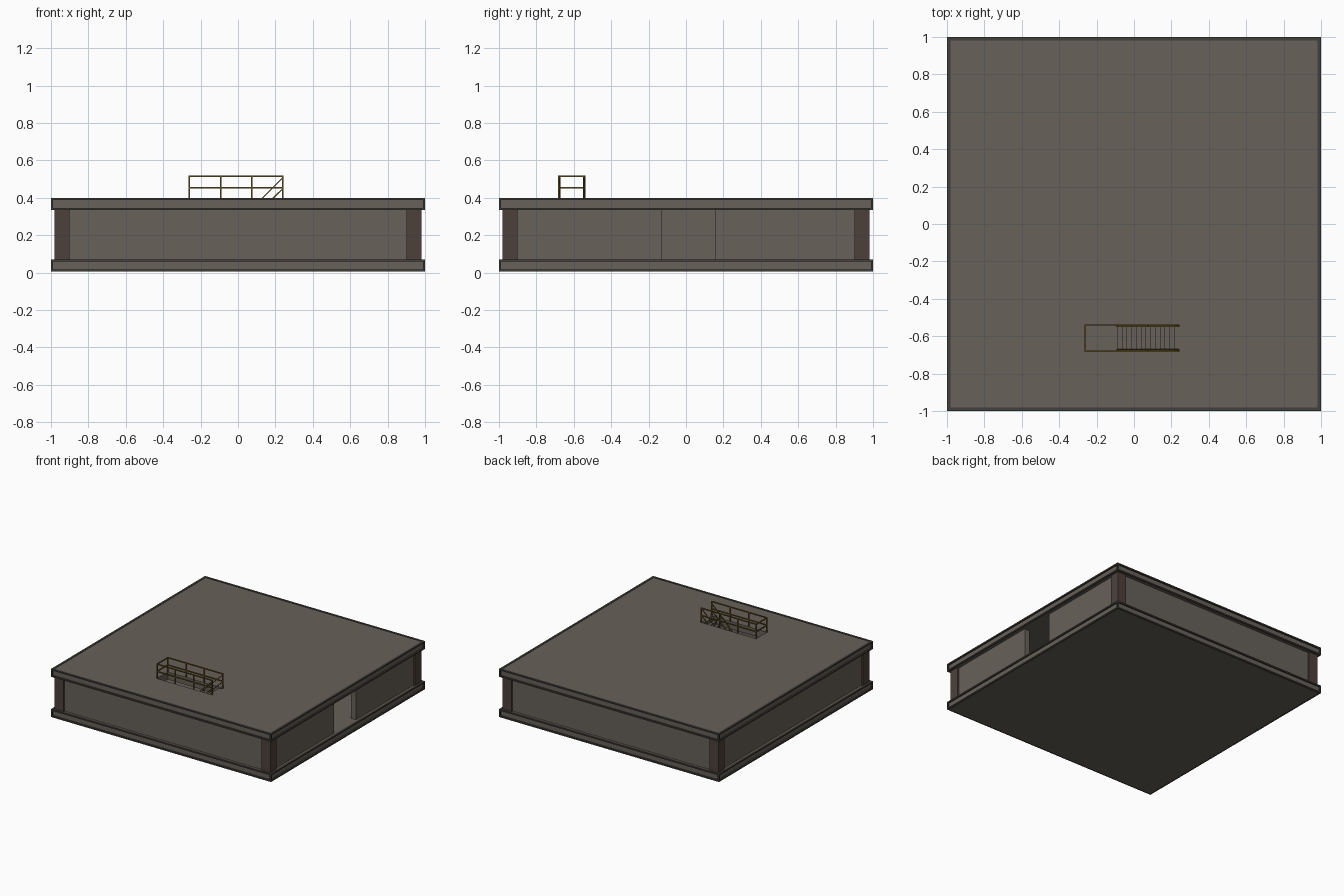
import bpy, bmesh, math
from mathutils import Vector

if "Cube" in bpy.data.objects:
    bpy.data.objects.remove(bpy.data.objects["Cube"])


def mat(name, c):
    m = bpy.data.materials.new(name)
    m.diffuse_color = (*c, 1)
    m.use_nodes = True
    m.node_tree.nodes["Principled BSDF"].inputs["Base Color"].default_value = m.diffuse_color
    return m


PANEL = mat("warm grey panel", (0.135, 0.12, 0.10))
FRAME = mat("dark frame", (0.055, 0.050, 0.044))
BROWN = mat("brown post", (0.075, 0.052, 0.044))
YELLOW = mat("olive yellow rail", (0.13, 0.095, 0.016))


def finish(name, bm, *mats):
    bmesh.ops.recalc_face_normals(bm, faces=bm.faces)
    me = bpy.data.meshes.new(name)
    bm.to_mesh(me)
    bm.free()
    for m in mats:
        me.materials.append(m)
    ob = bpy.data.objects.new(name, me)
    bpy.context.collection.objects.link(ob)
    return ob


def add_box(bm, lo, hi):
    lo, hi = Vector(lo), Vector(hi)
    vs = bmesh.ops.create_cube(bm, size=1)["verts"]
    for v in vs:
        v.co = (lo + hi) / 2 + Vector(a * b for a, b in zip(v.co, hi - lo))
    return vs


def boxes(name, m, items):
    bm = bmesh.new()
    for lo, hi in items:
        add_box(bm, lo, hi)
    return finish(name, bm, m)


def bars(name, m, segs, r):
    """Square bars between pairs of points."""
    bm = bmesh.new()
    for a, b in segs:
        a, b = Vector(a), Vector(b)
        d = b - a
        vs = bmesh.ops.create_cube(bm, size=1)["verts"]
        q = d.to_track_quat('Z', 'Y')
        for v in vs:
            v.co = (a + b) / 2 + q @ Vector((v.co.x * 2 * r, v.co.y * 2 * r, v.co.z * (d.length + 2 * r)))
    return finish(name, bm, m)


# Perimeter beams: square rings whose outer faces hold a recessed lighter web
def beam_ring(name, z0, z1):
    bm = bmesh.new()
    rings = [[bm.verts.new((sx * r, sy * r, z)) for sx, sy in ((-1, -1), (1, -1), (1, 1), (-1, 1))]
             for r, z in ((1, z0), (1, z1), (0.982, z1), (0.982, z0))]
    outer = []
    for k in range(4):
        a, b = rings[k], rings[(k + 1) % 4]
        for i in range(4):
            j = (i + 1) % 4
            f = bm.faces.new((a[i], a[j], b[j], b[i]))
            if k == 0:
                outer.append(f)
    bmesh.ops.recalc_face_normals(bm, faces=bm.faces)
    bmesh.ops.inset_individual(bm, faces=outer, thickness=0.016, depth=0)
    bmesh.ops.inset_individual(bm, faces=outer, thickness=0.0, depth=-0.012)
    for f in outer:
        f.material_index = 1
    return finish(name, bm, FRAME, PANEL)


beam_ring("lower_beam_frame", 0.005, 0.07)
beam_ring("upper_beam_frame", 0.335, 0.4)

# Floor slab, roof slab with stair opening
boxes("floor_slab", PANEL, [((-0.985, -0.985, 0.005), (0.985, 0.985, 0.066))])
HX0, HX1, HY0, HY1 = -0.26, 0.24, -0.68, -0.54
bm = bmesh.new()
xs, ys, R = (-0.985, HX0, HX1, 0.985), (-0.985, HY0, HY1, 0.985), 0.985
for z in (0.335, 0.397):
    g = [[bm.verts.new((x, y, z)) for y in ys] for x in xs]
    for i in range(3):
        for j in range(3):
            if (i, j) != (1, 1):
                bm.faces.new((g[i][j], g[i + 1][j], g[i + 1][j + 1], g[i][j + 1]))
bmesh.ops.bridge_loops(bm, edges=[e for e in bm.edges if e.is_boundary and
                                  all(abs(v.co.x) < 0.5 and abs(v.co.y) < 0.9 for v in e.verts)])
bmesh.ops.bridge_loops(bm, edges=[e for e in bm.edges if e.is_boundary])
finish("roof_slab", bm, PANEL)

# Corner posts
boxes("corner_posts", BROWN, [((min(sx * 0.9, sx * 0.98), min(sy * 0.9, sy * 0.98), 0.066),
                               (max(sx * 0.9, sx * 0.98), max(sy * 0.9, sy * 0.98), 0.336))
                              for sx in (-1, 1) for sy in (-1, 1)])

# Recessed walls, with a doorway on the right side
W0, W1, Z0, Z1 = 0.92, 0.965, 0.066, 0.336
boxes("wall_panels", PANEL, [
    ((-0.9, -W1, Z0), (0.9, -W0, Z1)),
    ((-0.9, W0, Z0), (0.9, W1, Z1)),
    ((-W1, -0.9, Z0), (-W0, 0.9, Z1)),
    ((W0, -0.9, Z0), (W1, -0.13, Z1)),
    ((W0, 0.155, Z0), (W1, 0.9, Z1))])

# Stair: treads and stringers rising to the right at 45 degrees
N = 13
SX = -0.09
step = (HX1 - SX) / N
boxes("stair_treads", PANEL, [((SX + i * step, HY0 + 0.012, 0.066 + (i + 1) * step - 0.006),
                               (SX + (i + 1) * step, HY1 - 0.012, 0.066 + (i + 1) * step))
                              for i in range(N)])
bm = bmesh.new()
for y in (HY0 + 0.004, HY1 - 0.012):
    f = bm.faces.new([bm.verts.new((x, y, z)) for x, z in
                      ((SX, 0.066), (SX + 0.035, 0.066), (HX1, 0.36), (HX1, 0.397), (SX, 0.08))])
    ext = bmesh.ops.extrude_face_region(bm, geom=[f])["geom"]
    for v in ext:
        if isinstance(v, bmesh.types.BMVert):
            v.co.y += 0.008
finish("stair_stringers", bm, FRAME)

# Guard rail around three sides of the opening
posts_x = [HX0 + i * (HX1 - HX0) / 3 for i in range(4)]
segs = [((x, y, 0.395), (x, y, 0.515)) for x in posts_x for y in (HY0, HY1)]
for z in (0.455, 0.515):
    segs += [((HX0, y, z), (HX1, y, z)) for y in (HY0, HY1)]
    segs += [((HX0, HY0, z), (HX0, HY1, z))]
bars("guard_rail", YELLOW, segs, 0.004)

# Sloping hand rails beside the stair
segs = []
for y in (HY0 + 0.007, HY1 - 0.007):
    for h in (0.055, 0.112):
        segs.append(((SX, y, 0.07 + h), (HX1, y, 0.395 + h)))
    for t in (0, 0.5):
        x, z = SX + t * (HX1 - SX), 0.07 + t * 0.325
        segs.append(((x, y, z), (x, y, z + 0.112)))
bars("stair_hand_rail", YELLOW, segs, 0.003)
